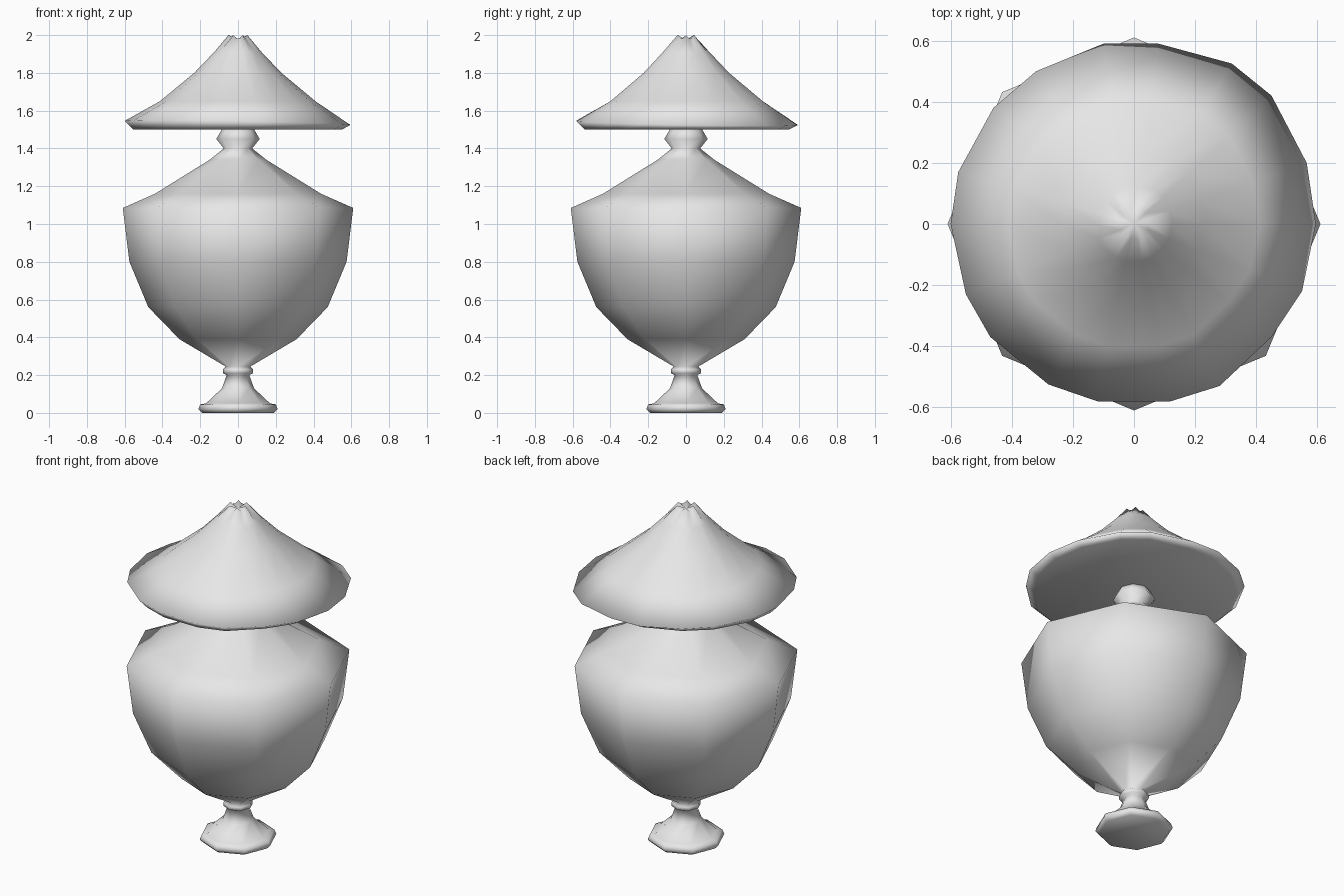
import bpy, math

if "Cube" in bpy.data.objects:
    bpy.data.objects.remove(bpy.data.objects["Cube"])

grey = bpy.data.materials.new("pale_grey")
grey.diffuse_color = (0.8, 0.8, 0.8, 1)
grey.use_nodes = True
grey.node_tree.nodes["Principled BSDF"].inputs["Base Color"].default_value = grey.diffuse_color


def build(name, rings, bottom=None, top=None):
    """Skin equal-length rings of points and close both ends."""
    n = len(rings[0])
    verts = [p for ring in rings for p in ring]
    faces = []
    for k in range(len(rings) - 1):
        for i in range(n):
            j = (i + 1) % n
            faces.append((k*n + i, k*n + j, (k+1)*n + j, (k+1)*n + i))
    faces.append(tuple(reversed(range(n))))
    last = (len(rings) - 1) * n
    if top is None:
        faces.append(tuple(range(last, last + n)))
    else:
        verts.append((0, 0, top))
        faces += [(last + i, last + (i+1) % n, len(verts) - 1) for i in range(n)]
    mesh = bpy.data.meshes.new(name)
    mesh.from_pydata(verts, [], faces)
    mesh.materials.append(grey)
    mesh.shade_smooth()
    ob = bpy.data.objects.new(name, mesh)
    bpy.context.collection.objects.link(ob)
    return ob


def ring(r, z, n=8):
    return [(r * math.cos(math.tau*i/n), r * math.sin(math.tau*i/n), z) for i in range(n)]


# Eight-sided urn: foot, stem, bowl, shoulder and neck knob in one lathe
profile = [(0.19, 0), (0.21, 0.02), (0.20, 0.045), (0.17, 0.05), (0.085, 0.13),
           (0.06, 0.20), (0.08, 0.21), (0.08, 0.23), (0.065, 0.245),
           (0.31, 0.39), (0.475, 0.56), (0.575, 0.80), (0.61, 1.085),
           (0.44, 1.16), (0.15, 1.34), (0.075, 1.40), (0.115, 1.45), (0.08, 1.51)]
build("urn_body", [ring(r, z) for r, z in profile])

# Uneven rim of the lid, counter-clockwise
rim = [(0.595, 0), (0.565, 0.20), (0.45, 0.42), (0.32, 0.525), (0.08, 0.59),
       (-0.10, 0.59), (-0.32, 0.50), (-0.46, 0.38), (-0.575, 0.17), (-0.60, 0),
       (-0.55, -0.23), (-0.47, -0.37), (-0.28, -0.525), (-0.12, -0.58),
       (0.12, -0.58), (0.28, -0.53), (0.45, -0.37), (0.55, -0.22)]


def lid_ring(r, z, tilt=0.0, crimp=0.0):
    """Rim outline scaled to radius r, leaning up toward front left."""
    s = r / 0.595
    return [(x*s, y*s, z - tilt*(x + y) + crimp*math.cos(math.tau*i*6/18))
            for i, (x, y) in enumerate(rim)]


# Drooping lid with a flat underside and a crimped tip
build("lid", [lid_ring(0.55, 1.50), lid_ring(0.595, 1.535, 0.018),
              lid_ring(0.41, 1.65), lid_ring(0.23, 1.80),
              lid_ring(0.125, 1.91), lid_ring(0.05, 1.988, 0, 0.012)], top=1.975)
